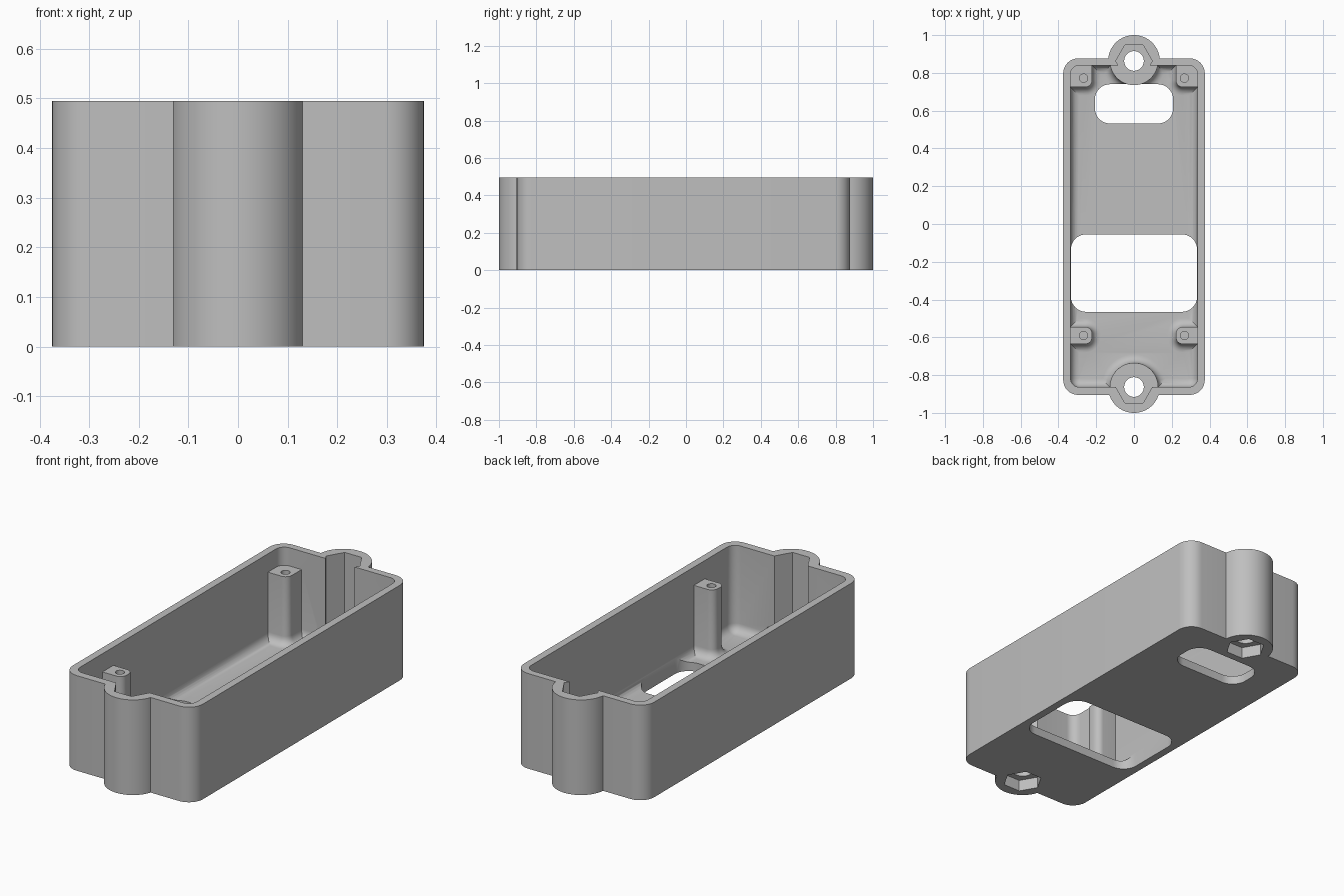
import bpy
import bmesh
from math import sin, cos, pi, sqrt, radians

if "Cube" in bpy.data.objects:
    bpy.data.objects.remove(bpy.data.objects["Cube"])

# Main sizes
TOP, FLOOR, FILLET = 0.495, 0.045, 0.045
BOSS_Y, BOSS_TOP, HEX_R = 0.863, 0.12, 0.097
POST_TOP = 0.4

grey = bpy.data.materials.new("plain grey")
grey.use_nodes = True
grey.diffuse_color = (0.52, 0.52, 0.52, 1)
grey.node_tree.nodes["Principled BSDF"].inputs["Base Color"].default_value = grey.diffuse_color


def rounded_rect(x0, x1, y0, y1, r, steps=8):
    """Outline of a rectangle with rounded corners."""
    pts = []
    corners = [(x1 - r, y1 - r), (x0 + r, y1 - r), (x0 + r, y0 + r), (x1 - r, y0 + r)]
    for k, (cx, cy) in enumerate(corners):
        for i in range(steps + 1):
            a = pi / 2 * (k + i / steps)
            pts.append((cx + r * cos(a), cy + r * sin(a)))
    return pts


def ngon(x, y, r, n=48):
    """Outline of a regular polygon."""
    return [(x + r * cos(2 * pi * i / n), y + r * sin(2 * pi * i / n)) for i in range(n)]


def loft(name, rings):
    """Solid through a list of (outline, height) rings."""
    bm = bmesh.new()
    loops = [[bm.verts.new((x, y, z)) for x, y in pts] for pts, z in rings]
    for low, high in zip(loops, loops[1:]):
        n = len(low)
        for i in range(n):
            j = (i + 1) % n
            bm.faces.new((low[i], low[j], high[j], high[i]))
    bm.faces.new(loops[0][::-1])
    bm.faces.new(loops[-1])
    mesh = bpy.data.meshes.new(name)
    bm.to_mesh(mesh)
    bm.free()
    mesh.materials.append(grey)
    obj = bpy.data.objects.new(name, mesh)
    bpy.context.collection.objects.link(obj)
    return obj


def prism(name, pts, z0, z1):
    return loft(name, [(pts, z0), (pts, z1)])


def combine(obj, tool, operation):
    """Apply a boolean and discard the tool."""
    tool.hide_render = True
    mod = obj.modifiers.new("cut", 'BOOLEAN')
    mod.operation, mod.solver, mod.object = operation, 'EXACT', tool
    graph = bpy.context.evaluated_depsgraph_get()
    mesh = bpy.data.meshes.new_from_object(obj.evaluated_get(graph))
    obj.modifiers.clear()
    obj.data = mesh
    bpy.data.objects.remove(tool)


def fillet_levels(steps=6):
    """(offset, height) pairs for a quarter-round at the floor."""
    for i in range(steps + 1):
        a = pi / 2 * i / steps
        yield FILLET * (1 - sin(a)), FLOOR + FILLET * (1 - cos(a))


def flared(name, outline, top):
    """Upright solid whose foot flares into the floor."""
    rings = [(outline(FILLET), 0.01)]
    rings += [(outline(d), z) for d, z in fillet_levels()]
    return loft(name, rings + [(outline(0), top)])


# Outer body with a half-round lobe at each end
body = prism("enclosure_body", rounded_rect(-0.375, 0.375, -0.905, 0.877, 0.08), 0, TOP)
for s in (-1, 1):
    combine(body, prism("end_lobe", ngon(0, s * BOSS_Y, 0.137, 64), 0, TOP), 'UNION')


# Cavity with a rounded floor edge
def cavity_outline(d):
    return rounded_rect(-0.336 + d, 0.336 - d, -0.864 + d, 0.84 - d, 0.047 - d)


rings = [(cavity_outline(d), z) for d, z in fillet_levels()]
cavity = loft("cavity", rings + [(cavity_outline(0), TOP + 0.1)])

# Screw bosses and corner posts left standing inside the cavity
for s in (-1, 1):
    combine(cavity, flared("screw_boss", lambda d: ngon(0, s * BOSS_Y, 0.128 + d), BOSS_TOP),
            'DIFFERENCE')
    for y0, y1 in ((-0.635, -0.545), (0.725, 0.95)):
        def post_outline(d):
            a, b = sorted((s * (0.222 - d), s * 0.46))
            return rounded_rect(a, b, y0 - d, y1 + d, 0.035 + d)
        combine(cavity, flared("post", post_outline, POST_TOP), 'DIFFERENCE')
combine(body, cavity, 'DIFFERENCE')

# Hexagonal wells, nut pockets and screw holes at both ends
for s in (-1, 1):
    hexagon = ngon(0, s * BOSS_Y, HEX_R, 6)
    combine(body, prism("driver_well", hexagon, BOSS_TOP, TOP + 0.1), 'DIFFERENCE')
    combine(body, prism("nut_pocket", hexagon, -0.1, 0.06), 'DIFFERENCE')
    combine(body, prism("screw_hole", ngon(0, s * BOSS_Y, 0.052), -0.1, 0.2), 'DIFFERENCE')
    # Pilot holes in the posts
    for y in (-0.59, 0.772):
        combine(body, prism("pilot_hole", ngon(s * 0.267, y, 0.022, 24), 0.2, 0.48), 'DIFFERENCE')

# Floor openings
for x, y0, y1 in ((0.334, -0.465, -0.055), (0.207, 0.532, 0.74)):
    combine(body, prism("opening", rounded_rect(-x, x, y0, y1, 0.08), -0.1, 0.11), 'DIFFERENCE')

bpy.ops.object.select_all(action='DESELECT')
body.select_set(True)
bpy.context.view_layer.objects.active = body
bpy.ops.object.shade_smooth_by_angle(angle=radians(30))
